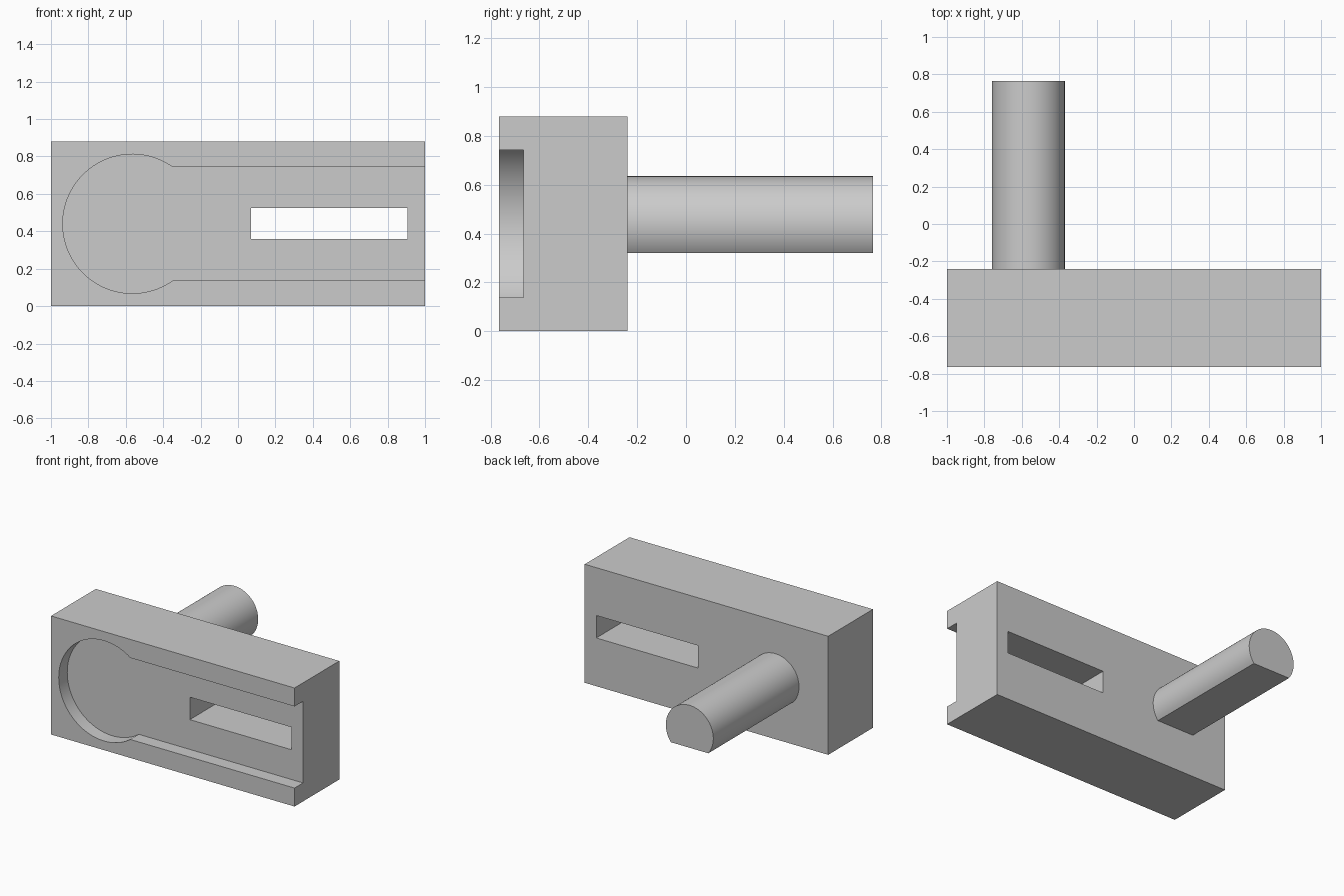
import bpy
import bmesh
from math import asin, cos, sin, pi, radians

if "Cube" in bpy.data.objects:
    bpy.data.objects.remove(bpy.data.objects["Cube"], do_unlink=True)

# Main dimensions
HEIGHT = 0.88
FRONT, BACK, SHAFT_END = -0.765, -0.24, 0.765
POCKET_FLOOR = -0.665
CX, CZ = -0.565, 0.44          # shared axis of round pocket and shaft
POCKET_R, CHANNEL_HALF = 0.372, 0.303
SHAFT_R, FLAT_DROP = 0.195, 0.12

grey = bpy.data.materials.new("plain grey")
grey.use_nodes = True
colour = (0.6, 0.6, 0.6, 1)
grey.diffuse_color = colour
grey.node_tree.nodes["Principled BSDF"].inputs["Base Color"].default_value = colour


def prism(name, profile, y0, y1):
    """Extrude an (x, z) outline from y0 to y1."""
    bm = bmesh.new()
    face = bm.faces.new([bm.verts.new((x, y0, z)) for x, z in profile])
    out = bmesh.ops.extrude_face_region(bm, geom=[face])
    moved = [v for v in out["geom"] if isinstance(v, bmesh.types.BMVert)]
    bmesh.ops.translate(bm, verts=moved, vec=(0, y1 - y0, 0))
    bmesh.ops.recalc_face_normals(bm, faces=bm.faces)
    mesh = bpy.data.meshes.new(name)
    bm.to_mesh(mesh)
    bm.free()
    mesh.materials.append(grey)
    obj = bpy.data.objects.new(name, mesh)
    bpy.context.collection.objects.link(obj)
    return obj


def rect(x0, x1, z0, z1):
    return [(x0, z0), (x1, z0), (x1, z1), (x0, z1)]


def arc(radius, start, end, steps):
    """Points on a circle about the shared axis."""
    angles = [start + (end - start) * i / steps for i in range(steps + 1)]
    return [(CX + radius * cos(a), CZ + radius * sin(a)) for a in angles]


def activate(obj):
    bpy.ops.object.select_all(action="DESELECT")
    obj.select_set(True)
    bpy.context.view_layer.objects.active = obj


def cut(obj, cutter):
    cutter.hide_render = True
    mod = obj.modifiers.new("cut", "BOOLEAN")
    mod.operation = "DIFFERENCE"
    mod.solver = "EXACT"
    mod.object = cutter
    activate(obj)
    bpy.ops.object.modifier_apply(modifier=mod.name)
    bpy.data.objects.remove(cutter, do_unlink=True)


# Block with keyhole-shaped pocket, open at the left end, and a through slot
block = prism("block", rect(-1, 1, 0, HEIGHT), FRONT, BACK)
a = asin(CHANNEL_HALF / POCKET_R)
keyhole = arc(POCKET_R, a, 2 * pi - a, 72)
keyhole += [(1.1, CZ - CHANNEL_HALF), (1.1, CZ + CHANNEL_HALF)]
cut(block, prism("pocket_cutter", keyhole, FRONT - 0.1, POCKET_FLOOR))
cut(block, prism("slot_cutter", rect(0.07, 0.905, 0.358, 0.525), FRONT - 0.1, BACK + 0.1))

# Round shaft with a flat along its underside
f = asin(FLAT_DROP / SHAFT_R)
shaft = prism("shaft", arc(SHAFT_R, -f, pi + f, 56), BACK - 0.02, SHAFT_END)

for obj in (block, shaft):
    activate(obj)
    bpy.ops.object.shade_smooth_by_angle(angle=radians(30))
